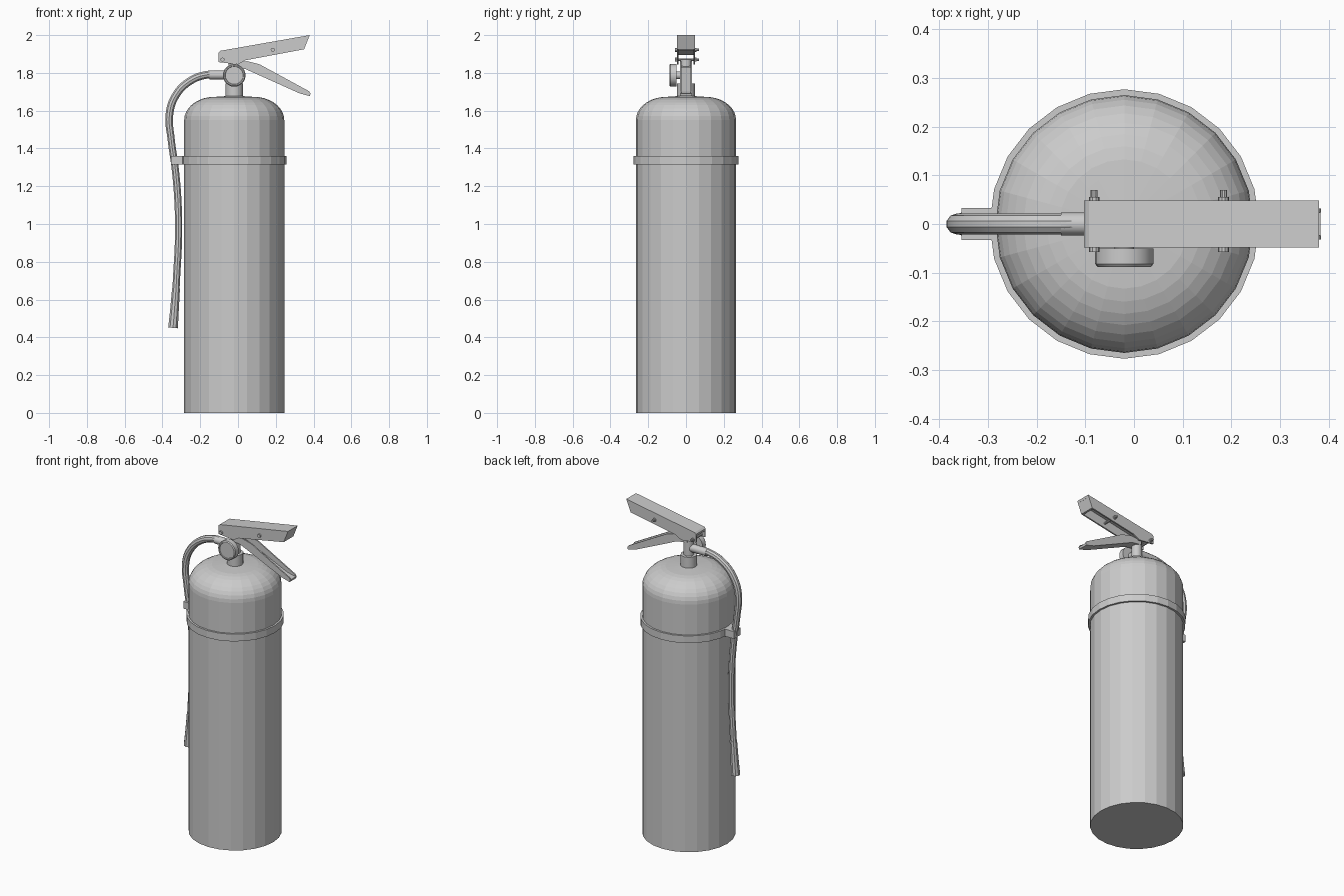
import bpy, bmesh, math
from mathutils import Matrix, Vector

if "Cube" in bpy.data.objects:
    bpy.data.objects.remove(bpy.data.objects["Cube"])

CX = -0.02  # axis of the cylinder

grey = bpy.data.materials.new("grey")
grey.diffuse_color = (0.6, 0.6, 0.6, 1)
grey.use_nodes = True
grey.node_tree.nodes["Principled BSDF"].inputs["Base Color"].default_value = grey.diffuse_color


def finish(name, bm):
    bmesh.ops.recalc_face_normals(bm, faces=bm.faces)
    me = bpy.data.meshes.new(name)
    bm.to_mesh(me)
    bm.free()
    me.materials.append(grey)
    ob = bpy.data.objects.new(name, me)
    bpy.context.collection.objects.link(ob)
    return ob


def smooth(ob):
    bpy.ops.object.select_all(action='DESELECT')
    ob.select_set(True)
    bpy.context.view_layer.objects.active = ob
    bpy.ops.object.shade_smooth_by_angle(angle=math.radians(35))


def lathe(name, profile, sides, origin, turn=None):
    """Closed solid of revolution from (radius, height) pairs."""
    bm = bmesh.new()
    rings = []
    for r, h in profile:
        rings.append([bm.verts.new((r * math.cos(a), r * math.sin(a), h))
                      for a in (2 * math.pi * i / sides for i in range(sides))])
    for lo, hi in zip(rings, rings[1:]):
        for i in range(sides):
            j = (i + 1) % sides
            bm.faces.new((lo[i], lo[j], hi[j], hi[i]))
    bm.faces.new(rings[0][::-1])
    bm.faces.new(rings[-1])
    m = Matrix.Translation(origin) @ (turn or Matrix())
    bmesh.ops.transform(bm, matrix=m, verts=bm.verts)
    return finish(name, bm)


def add_plate(bm, outline, y0, y1):
    """Side outline in x, z extruded from y0 to y1."""
    a = [bm.verts.new((x, y0, z)) for x, z in outline]
    b = [bm.verts.new((x, y1, z)) for x, z in outline]
    bm.faces.new(a)
    bm.faces.new(b[::-1])
    for i in range(len(a)):
        j = (i + 1) % len(a)
        bm.faces.new((a[i], b[i], b[j], a[j]))


def channel(name, outline, webs, half, wall):
    """Two side walls joined by cross plates."""
    bm = bmesh.new()
    for s in (-1, 1):
        add_plate(bm, outline, s * half, s * (half - wall))
    for web in webs:
        add_plate(bm, web, -half + wall, half - wall)
    return finish(name, bm)


def tube(name, points, radii, sides_res=3, smooth_path=True):
    cu = bpy.data.curves.new(name, 'CURVE')
    cu.dimensions = '3D'
    cu.bevel_depth = 1.0
    cu.bevel_resolution = sides_res
    cu.use_fill_caps = True
    cu.resolution_u = 6
    sp = cu.splines.new('BEZIER')
    sp.bezier_points.add(len(points) - 1)
    for bp, (x, z), r in zip(sp.bezier_points, points, radii):
        bp.co = (x, 0, z)
        bp.radius = r
        bp.handle_left_type = bp.handle_right_type = 'AUTO'
    ob = bpy.data.objects.new(name, cu)
    bpy.context.collection.objects.link(ob)
    bpy.ops.object.select_all(action='DESELECT')
    ob.select_set(True)
    bpy.context.view_layer.objects.active = ob
    bpy.ops.object.convert(target='MESH')
    ob = bpy.context.object
    ob.data.materials.clear()
    ob.data.materials.append(grey)
    smooth(ob)


TO_FRONT = Matrix.Rotation(math.radians(90), 4, 'X')   # local z -> -y
TO_LEFT = Matrix.Rotation(math.radians(-90), 4, 'Y')   # local z -> -x

# Tank with domed shoulder
dome = [(0.105 + 0.16 * math.cos(t), 1.55 + 0.123 * math.sin(t))
        for t in (math.pi / 2 * i / 9 for i in range(10))]
lathe("tank", [(0.265, 0)] + dome + [(0.045, 1.677)], 24, (CX, 0, 0))

# Strap around the tank and the hose clip
lathe("strap", [(0.277, 1.315), (0.277, 1.36)], 24, (CX, 0, 0))
bm = bmesh.new()
add_plate(bm, [(-0.355, 1.315), (-0.27, 1.315), (-0.27, 1.36), (-0.355, 1.36)],
          -0.033, 0.033)
finish("hose_clip", bm)

# Neck and valve stem
smooth(lathe("neck", [(0.047, 1.66), (0.047, 1.745), (0.03, 1.745), (0.03, 1.87)],
             16, (CX, 0, 0)))

# Pressure gauge on its short stem
smooth(lathe("gauge", [(0.02, 0), (0.02, 0.05), (0.06, 0.05), (0.06, 0.082),
                       (0.055, 0.088), (0.049, 0.088), (0.047, 0.084)],
             24, (CX, 0, 1.787), TO_FRONT))

# Upper lever: channel open below
channel("upper_lever",
        [(-0.103, 1.857), (-0.103, 1.908), (-0.093, 1.917), (0.38, 2.0),
         (0.35, 1.925), (0.04, 1.867), (0.0, 1.845)],
        [[(-0.103, 1.896), (-0.103, 1.908), (-0.093, 1.917), (0.38, 2.0), (0.375, 1.987)],
         [(0.38, 2.0), (0.35, 1.925), (0.339, 1.923), (0.367, 1.99)]],
        0.048, 0.009)

# Lower lever: narrower channel open above
channel("lower_lever",
        [(-0.03, 1.855), (0.05, 1.862), (0.115, 1.845), (0.376, 1.703),
         (0.384, 1.69), (0.38, 1.677), (0.325, 1.692), (0.04, 1.82), (-0.03, 1.83)],
        [[(-0.03, 1.84), (0.043, 1.83), (0.328, 1.702), (0.383, 1.69),
          (0.38, 1.677), (0.325, 1.692), (0.04, 1.82), (-0.03, 1.83)]],
        0.032, 0.008)

# Pivot pins with wider heads
for name, x, z in (("pivot_pin", -0.082, 1.87), ("lever_pin", 0.184, 1.922)):
    smooth(lathe(name, [(0.007, -0.07), (0.007, -0.056), (0.011, -0.056),
                        (0.011, -0.048), (0.007, -0.048), (0.007, 0.048),
                        (0.011, 0.048), (0.011, 0.058)], 10, (x, 0, z), TO_FRONT))

# Hose coupling
smooth(lathe("hose_coupling", [(0.024, 0.02), (0.024, 0.13)], 12,
             (CX, 0, 1.789), TO_LEFT))

# Hose and its flared nozzle
path = [(-0.10, 1.789), (-0.165, 1.79), (-0.257, 1.755), (-0.33, 1.68),
        (-0.363, 1.58), (-0.354, 1.45), (-0.332, 1.29), (-0.317, 1.10),
        (-0.315, 0.92), (-0.325, 0.72), (-0.329, 0.64)]
tube("hose", path, [0.0215] * 5 + [0.02] * 6)
tube("nozzle", [(-0.328, 0.66), (-0.336, 0.55), (-0.344, 0.45)],
     [0.022, 0.024, 0.027])
